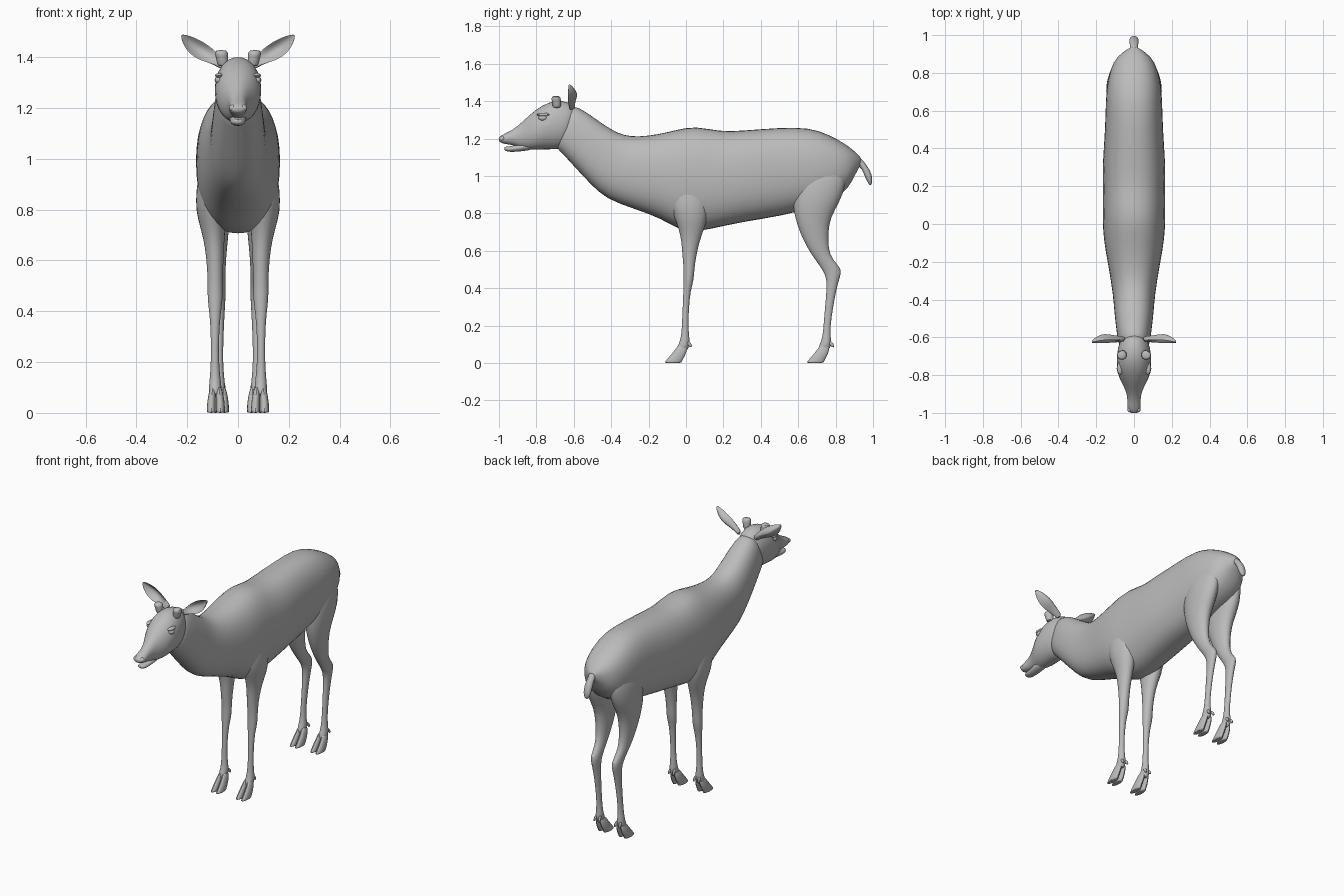
import bpy, bmesh, math
from mathutils import Vector

coat = bpy.data.materials.new("grey_coat")
coat.diffuse_color = (0.5, 0.5, 0.5, 1)


def ring(c, u, v, n=2.0, seg=16):
    """Superellipse around c spanned by half axes u and v."""
    pts = []
    for i in range(seg):
        a = 2 * math.pi * i / seg
        p, q = math.cos(a), math.sin(a)
        pts.append(c + u * math.copysign(abs(p) ** (2 / n), p)
                   + v * math.copysign(abs(q) ** (2 / n), q))
    return pts


def loft(name, rings, mirror=False, levels=1):
    bm = bmesh.new()
    rows = [[bm.verts.new(p) for p in r] for r in rings]
    k = len(rows[0])
    for r, s in zip(rows, rows[1:]):
        for i in range(k):
            bm.faces.new((r[i], r[(i + 1) % k], s[(i + 1) % k], s[i]))
    bm.faces.new(rows[0])
    bm.faces.new(rows[-1])
    bmesh.ops.recalc_face_normals(bm, faces=bm.faces)
    me = bpy.data.meshes.new(name)
    bm.to_mesh(me)
    bm.free()
    me.materials.append(coat)
    ob = bpy.data.objects.new(name, me)
    bpy.context.collection.objects.link(ob)
    if mirror:
        ob.modifiers.new("mirror", 'MIRROR').use_mirror_merge = False
    if levels:
        ob.modifiers.new("smooth", 'SUBSURF').levels = levels
        ob.modifiers["smooth"].render_levels = levels
    bpy.ops.object.select_all(action='DESELECT')
    bpy.context.view_layer.objects.active = ob
    ob.select_set(True)
    bpy.ops.object.shade_smooth_by_angle(angle=math.radians(50))
    return ob


def profile(name, rows, n=2.0, seg=16, **kw):
    """Rows: (y1, z1, y2, z2, half width, centre x) for both silhouette edges."""
    rings = []
    for y1, z1, y2, z2, w, x in rows:
        a, b = Vector((x, y1, z1)), Vector((x, y2, z2))
        rings.append(ring((a + b) / 2, (a - b) / 2, Vector((w, 0, 0)), n, seg))
    return loft(name, rings, **kw)


def centred(rows):
    return [r + (0,) for r in rows]


# Trunk and neck, rump to throat
profile("body", centred([
    (.945, 1.09, .935, 1.06, .015), (.90, 1.135, .905, 1.01, .07),
    (.85, 1.175, .87, .93, .112), (.76, 1.225, .79, .87, .138),
    (.66, 1.262, .68, .83, .152), (.50, 1.262, .52, .785, .153),
    (.30, 1.245, .32, .755, .17), (.18, 1.24, .18, .725, .166),
    (.05, 1.272, .07, .70, .167), (-.05, 1.25, -.03, .702, .167),
    (-.15, 1.225, -.13, .77, .153), (-.25, 1.212, -.27, .82, .13),
    (-.33, 1.217, -.43, .875, .112), (-.40, 1.25, -.51, .955, .106),
    (-.48, 1.305, -.59, 1.04, .098), (-.57, 1.37, -.67, 1.13, .085),
    (-.64, 1.385, -.72, 1.17, .07)]), n=2.35, seg=20)

# Head down to the nose
profile("head", centred([
    (-.56, 1.35, -.64, 1.15, .07), (-.62, 1.4, -.69, 1.14, .088),
    (-.70, 1.41, -.75, 1.14, .095), (-.77, 1.38, -.81, 1.137, .092),
    (-.83, 1.335, -.85, 1.14, .066), (-.88, 1.285, -.89, 1.15, .043),
    (-.93, 1.245, -.92, 1.165, .034), (-.975, 1.225, -.97, 1.17, .038),
    (-1.0, 1.208, -.995, 1.18, .026), (-1.002, 1.2, -1.0, 1.188, .01)]), n=2.1)
profile("lower_jaw", centred([
    (-.80, 1.20, -.80, 1.14, .04), (-.89, 1.17, -.89, 1.131, .032),
    (-.945, 1.158, -.945, 1.127, .028), (-.966, 1.157, -.967, 1.135, .02),
    (-.972, 1.153, -.972, 1.143, .008)]))

# Eyes with raised lids, and nostril rims
for name, c, r in (("eye", (.076, -.765, 1.31), (.016, .024, .015)),
                   ("brow", (.074, -.762, 1.328), (.016, .036, .010)),
                   ("nostril_rim", (.022, -.982, 1.2), (.014, .015, .014))):
    rings = [ring(Vector(c) + Vector((0, 0, r[2] * math.cos(t))),
                  Vector((r[0] * math.sin(t), 0, 0)), Vector((0, r[1] * math.sin(t), 0)), seg=12)
             for t in (.15, .6, 1.1, 1.57, 2.04, 2.54, 2.99)]
    loft(name, rings, mirror=True, levels=0)

# Antler buds
profile("antler_bud", [
    (-.715, 1.36, -.665, 1.36, .026, .058), (-.715, 1.395, -.668, 1.395, .023, .062),
    (-.722, 1.41, -.668, 1.412, .028, .065), (-.718, 1.423, -.672, 1.425, .025, .066),
    (-.706, 1.428, -.684, 1.428, .012, .066)], seg=12, mirror=True)

# Ears: cupped leaves open to the front
ear_rings = []
side = Vector((.55, -.25, -.83)).normalized()
for x, y, z, w, cup in ((.05, -.61, 1.36, .018, .0), (.085, -.612, 1.39, .022, .008),
                        (.12, -.605, 1.41, .034, .022), (.155, -.60, 1.43, .038, .028),
                        (.19, -.608, 1.455, .031, .02), (.212, -.618, 1.475, .016, .01),
                        (.223, -.625, 1.487, .004, .0)):
    pts = []
    for i in range(12):
        a = 2 * math.pi * i / 12
        s, t = math.cos(a), math.sin(a)
        thick = .016 if x < .1 else .007
        pts.append(Vector((x, y, z)) + side * w * s
                   + Vector((0, t * thick + cup * (.6 - 1.5 * s * s), 0)))
    ear_rings.append(pts)
loft("ear", ear_rings, mirror=True)

# Tail
profile("tail", centred([
    (.90, 1.12, .90, 1.06, .022), (.94, 1.092, .93, 1.05, .022),
    (.97, 1.055, .945, 1.025, .024), (.995, 1.01, .958, .99, .026),
    (.998, .97, .972, .965, .02), (.99, .952, .982, .95, .007)]), seg=12)

# Legs, front edge and back edge at each height
profile("front_leg", [
    (-.10, 1.0, .12, 1.0, .05, .095), (-.10, .88, .13, .88, .066, .102),
    (-.07, .79, .12, .79, .064, .104), (-.04, .72, .10, .72, .048, .098),
    (-.025, .65, .073, .65, .038, .092), (-.02, .57, .055, .57, .032, .09),
    (-.012, .50, .045, .50, .03, .09), (-.014, .45, .042, .44, .031, .09),
    (-.014, .39, .025, .39, .022, .09), (-.018, .30, .016, .30, .016, .091),
    (-.022, .20, .012, .20, .016, .091), (-.026, .14, .018, .14, .021, .09),
    (-.04, .10, .022, .10, .026, .09), (-.055, .07, .008, .06, .024, .09)],
    seg=14, mirror=True)
profile("hind_leg", [
    (.60, 1.08, .86, 1.08, .05, .075), (.57, .95, .86, .95, .068, .082),
    (.565, .86, .825, .86, .066, .084), (.58, .78, .775, .78, .056, .084),
    (.605, .70, .762, .70, .045, .082), (.65, .61, .762, .61, .034, .08),
    (.695, .545, .785, .55, .027, .076), (.735, .49, .835, .505, .025, .073),
    (.75, .45, .826, .465, .024, .072), (.752, .40, .805, .40, .02, .072),
    (.743, .30, .787, .30, .016, .073), (.735, .20, .772, .20, .015, .074),
    (.73, .14, .773, .14, .02, .074), (.715, .10, .78, .10, .025, .074),
    (.70, .07, .762, .06, .023, .074)], seg=14, mirror=True)

# Cloven hooves and dewclaws
for leg, x0, y0 in (("front", .087, 0), ("hind", .071, .76)):
    for part, s in (("inner", -1), ("outer", 1)):
        profile(f"{leg}_{part}_hoof", [
            (y0 - .035, .11, y0 + .012, .10, .012, x0 + s * .011),
            (y0 - .06, .07, y0 + .004, .055, .016, x0 + s * .016),
            (y0 - .09, .035, y0 - .012, .025, .018, x0 + s * .018),
            (y0 - .116, .006, y0 - .022, .006, .018, x0 + s * .018),
            (y0 - .118, 0, y0 - .022, 0, .018, x0 + s * .018)],
            seg=12, mirror=True)
        profile(f"{leg}_{part}_dewclaw", [
            (y0 - .005, .12, y0 + .015, .12, .007, x0 + s * .012),
            (y0 + .005, .10, y0 + .03, .105, .009, x0 + s * .015),
            (y0 + .022, .082, y0 + .034, .084, .004, x0 + s * .016)],
            seg=8, mirror=True)
